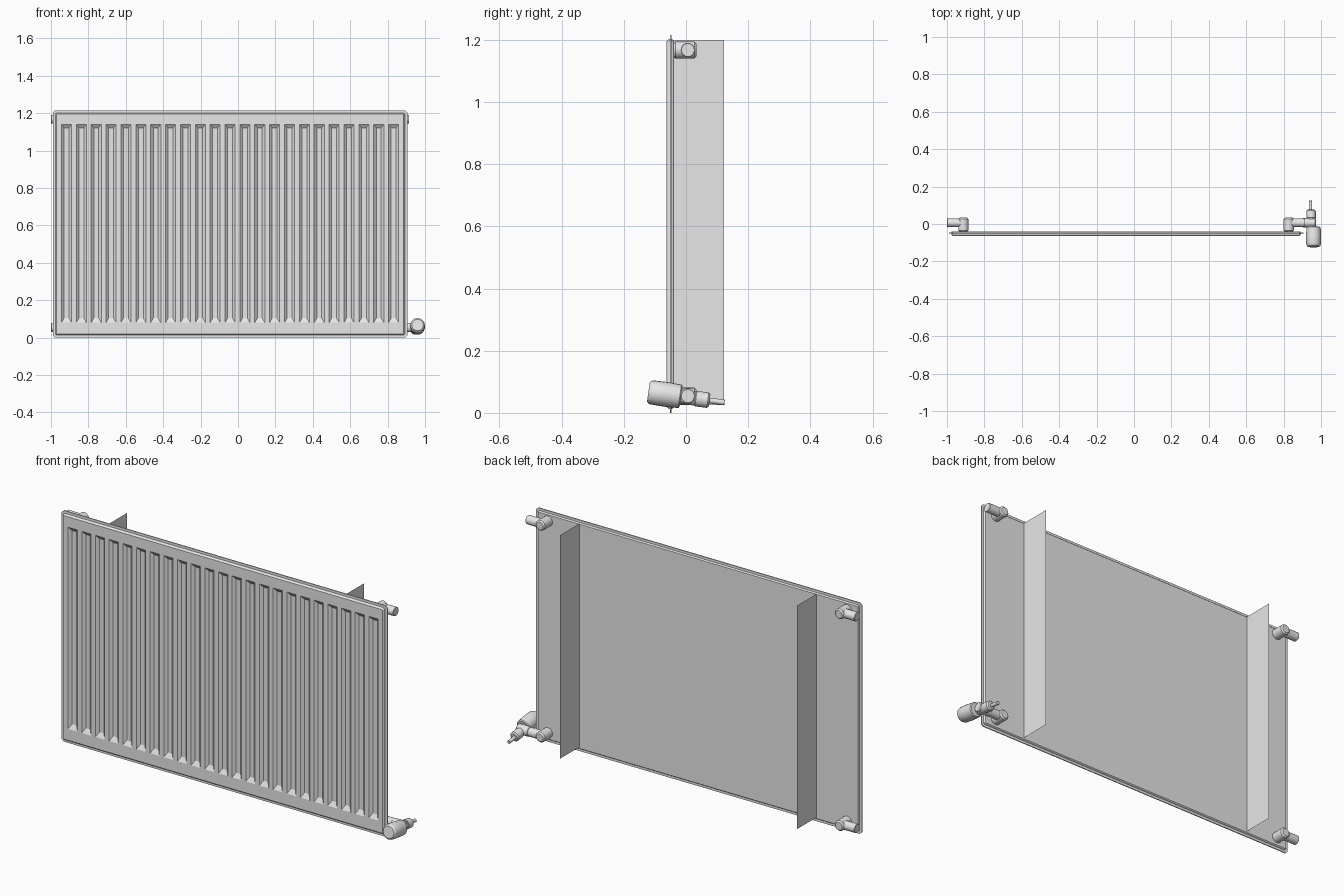
import bpy, bmesh, math
from mathutils import Vector

if "Cube" in bpy.data.objects:
    bpy.data.objects.remove(bpy.data.objects["Cube"], do_unlink=True)

GREY = (0.8, 0.8, 0.8, 1)
paint = bpy.data.materials.new("light grey")
paint.use_nodes = True
paint.diffuse_color = GREY
paint.node_tree.nodes["Principled BSDF"].inputs["Base Color"].default_value = GREY

LEFT, RIGHT, TOP = -0.99, 0.905, 1.215
MID = (LEFT + RIGHT) / 2


def finish(name, bm, recalc=True):
    """Turn a bmesh into a painted object."""
    bmesh.ops.remove_doubles(bm, verts=bm.verts, dist=1e-5)
    if recalc:
        bmesh.ops.recalc_face_normals(bm, faces=bm.faces)
    mesh = bpy.data.meshes.new(name)
    bm.to_mesh(mesh)
    bm.free()
    mesh.materials.append(paint)
    obj = bpy.data.objects.new(name, mesh)
    bpy.context.collection.objects.link(obj)
    return obj


def face(bm, *points):
    return bm.faces.new([bm.verts.new(p) for p in points])


def lathe(name, start, end, profile, sides=20):
    """Round part from start to end; profile holds (distance, radius) pairs."""
    start, end = Vector(start), Vector(end)
    axis = (end - start).normalized()
    turn = axis.to_track_quat('Z', 'Y')
    bm = bmesh.new()
    rings = []
    for dist, r in profile:
        ring = []
        for i in range(sides):
            a = math.tau * i / sides
            ring.append(bm.verts.new(start + turn @ Vector((r * math.cos(a), r * math.sin(a), dist))))
        rings.append(ring)
    for a, b in zip(rings, rings[1:]):
        for i in range(sides):
            j = (i + 1) % sides
            bm.faces.new((a[i], a[j], b[j], b[i]))
    bm.faces.new(rings[0][::-1])
    bm.faces.new(rings[-1])
    obj = finish(name, bm)
    bpy.ops.object.select_all(action='DESELECT')
    obj.select_set(True)
    bpy.context.view_layer.objects.active = obj
    bpy.ops.object.shade_smooth_by_angle(angle=math.radians(35))
    return obj


def rod(name, start, end, r, bevel=0.004):
    """Cylinder with bevelled ends."""
    length = (Vector(end) - Vector(start)).length
    return lathe(name, start, end, [(0, r - bevel), (bevel, r),
                                    (length - bevel, r), (length, r - bevel)])


# Panel: rim with a thin flange, built as stacked outlines (inset, y, corner cut)
def outline(inset, y, cut):
    x0, x1, z0, z1 = LEFT + inset, RIGHT - inset, inset, TOP - inset
    pts = [(x0 + cut, z0), (x1 - cut, z0), (x1, z0 + cut), (x1, z1 - cut),
           (x1 - cut, z1), (x0 + cut, z1), (x0, z1 - cut), (x0, z0 + cut)]
    return [(x, y, z) for x, z in pts]


bm = bmesh.new()
FRONT, BACK, INSET = -0.063, -0.039, 0.02
stack = [outline(*s) for s in (
    (INSET, FRONT, 0), (0.015, -0.058, 0.004), (0.013, -0.0515, 0.006),
    (0, -0.0515, 0.012), (0, -0.0465, 0.012), (0.013, -0.0465, 0.006),
    (0.015, -0.042, 0.004), (0.018, BACK, 0.004))]
for a, b in zip(stack, stack[1:]):
    for i in range(8):
        j = (i + 1) % 8
        if a[i] == a[j]:
            face(bm, a[i], b[j], b[i])
        else:
            face(bm, a[i], a[j], b[j], b[i])
face(bm, *stack[-1])

# Panel front: flat strips alternating with pressed vertical channels
COUNT, PITCH, HALF, SLOPE, DEPTH = 23, 0.0795, 0.027, 0.014, 0.013
LOW, HIGH = 0.08, 1.14
zs = [INSET, LOW, HIGH, TOP - INSET]
xs = [LEFT + INSET]
for k in range(COUNT):
    xc = MID + (k - (COUNT - 1) / 2) * PITCH
    xs += [xc - HALF, xc + HALF]
xs.append(RIGHT - INSET)


def front_rect(x0, x1, z0, z1, y):
    return [(x0, y, z0), (x1, y, z0), (x1, y, z1), (x0, y, z1)]


for n, (x0, x1) in enumerate(zip(xs, xs[1:])):
    for row, (z0, z1) in enumerate(zip(zs, zs[1:])):
        outer = front_rect(x0, x1, z0, z1, FRONT)
        if row == 1 and n % 2 == 1:
            inner = front_rect(x0 + SLOPE, x1 - SLOPE, z0 + 0.024, z1 - 0.018, FRONT + DEPTH)
            face(bm, *inner)
            for i in range(4):
                j = (i + 1) % 4
                face(bm, outer[i], outer[j], inner[j], inner[i])
        else:
            face(bm, *outer)
finish("radiator_panel", bm)

# Thin vertical fins on the back
for name, x in (("right_back_fin", -0.733), ("left_back_fin", 0.647)):
    bm = bmesh.new()
    face(bm, (x, BACK, 0.025), (x, 0.123, 0.025), (x, 0.123, 1.2), (x, BACK, 1.2))
    finish(name, bm, recalc=False)

# Elbow connectors in the four corners
PIPE_Y = 0.006
for side, sx in (("left", 1), ("right", -1)):
    for level, z in (("lower", 0.054), ("upper", 1.167)):
        x = MID + sx * 0.87
        rod(f"{level}_{side}_elbow", (x, BACK - 0.002, z), (x, 0.034, z), 0.027, 0.007)
        rod(f"{level}_{side}_stub", (x, PIPE_Y, z), (MID + sx * 0.9575, PIPE_Y, z), 0.023, 0.002)

# Thermostatic valve, tilted a little with its head to the front
def on_axis(x, y):
    return (x, y, 0.0505 - 0.14 * y)


rod("valve_inlet", (0.9, PIPE_Y, 0.054), (0.972, PIPE_Y, 0.054), 0.025)
rod("valve_body", on_axis(0.947, -0.025), on_axis(0.947, 0.076), 0.023)
rod("valve_nut", on_axis(0.947, 0.028), on_axis(0.947, 0.074), 0.025)
rod("valve_tail_pipe", on_axis(0.944, 0.07), on_axis(0.944, 0.124), 0.009, 0.001)
lathe("valve_head", on_axis(0.96, -0.016), on_axis(0.96, -0.121),
      [(0, 0.034), (0.004, 0.038), (0.05, 0.04), (0.094, 0.039), (0.102, 0.036), (0.106, 0.031)])
